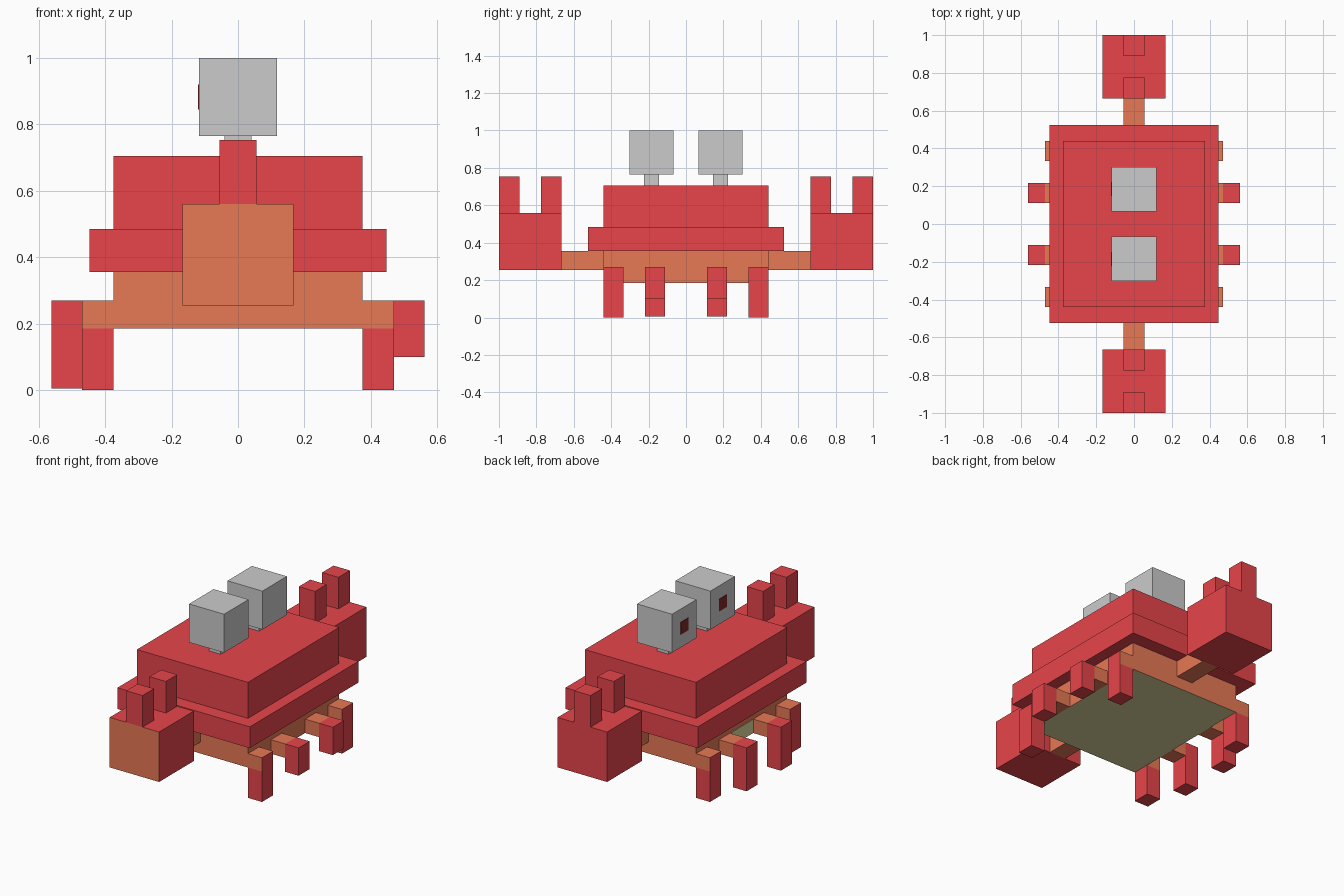
import bpy, bmesh
from mathutils import Vector

if "Cube" in bpy.data.objects:
    bpy.data.objects.remove(bpy.data.objects["Cube"])


def material(name, rgb):
    m = bpy.data.materials.new(name)
    m.diffuse_color = (*rgb, 1)
    m.use_nodes = True
    m.node_tree.nodes["Principled BSDF"].inputs["Base Color"].default_value = m.diffuse_color
    return m


RED = material("red", (0.80, 0.06, 0.07))
ORANGE = material("orange", (0.80, 0.19, 0.09))
OLIVE = material("olive", (0.70, 0.68, 0.34))
DARK = material("dark", (0.22, 0.02, 0.02))


def box(name, x, y, z, mat=None, accent=None, accent_dir=None):
    """Box from axis ranges; one face direction may take an accent material."""
    x, y, z = sorted(x), sorted(y), sorted(z)
    bm = bmesh.new()
    bmesh.ops.create_cube(bm, size=1)
    for v in bm.verts:
        v.co = Vector([r[0] + (c + 0.5) * (r[1] - r[0]) for c, r in zip(v.co, (x, y, z))])
    bm.normal_update()
    if accent:
        for f in bm.faces:
            f.material_index = int(f.normal.dot(Vector(accent_dir)) > 0.9)
    mesh = bpy.data.meshes.new(name)
    for m in (mat, accent):
        if m:
            mesh.materials.append(m)
    bm.to_mesh(mesh)
    bm.free()
    ob = bpy.data.objects.new(name, mesh)
    bpy.context.collection.objects.link(ob)
    return ob


# Shell and belly
box("upper_shell", (-0.375, 0.375), (-0.44, 0.44), (0.485, 0.705), RED)
box("shell_rim", (-0.447, 0.447), (-0.525, 0.525), (0.355, 0.485), RED)
box("belly", (-0.375, 0.375), (-0.44, 0.44), (0.185, 0.355), ORANGE, OLIVE, (0, 0, -1))
box("mouth", (-0.378, -0.37), (-0.11, 0.11), (0.187, 0.27), OLIVE)

for s, side in ((-1, "front"), (1, "back")):
    # Eye on a short stalk, pupil looking to -x
    cy = 0.185 * s
    box(f"{side}_eye_stalk", (-0.04, 0.04), (cy - 0.04, cy + 0.04), (0.705, 0.765))
    box(f"{side}_eye", (-0.118, 0.118), (cy - 0.118, cy + 0.118), (0.765, 1.0))
    box(f"{side}_pupil", (-0.121, -0.11), (cy - 0.037, cy + 0.037), (0.845, 0.92), DARK)

    # Arm and claw with two fingers
    box(f"{side}_arm", (-0.055, 0.055), (0.44 * s, 0.665 * s), (0.255, 0.355), ORANGE)
    box(f"{side}_claw", (-0.167, 0.167), (0.665 * s, s), (0.255, 0.56),
        RED, ORANGE if s < 0 else None, (0, -1, 0))
    for n, (a, b) in enumerate(((0.665, 0.775), (0.89, 1.0))):
        box(f"{side}_claw_finger_{n}", (-0.055, 0.055), (a * s, b * s), (0.56, 0.753), RED)

    # Corner and middle legs on both long sides
    for t, flank in ((-1, "left"), (1, "right")):
        tag = f"{side}_{flank}"
        corner, middle = (0.333 * s, 0.44 * s), (0.112 * s, 0.218 * s)
        hip_x, hip_z = (0.375 * t, 0.47 * t), (0.185, 0.27)
        box(f"{tag}_corner_hip", hip_x, corner, hip_z, ORANGE, RED, (t, 0, 0))
        box(f"{tag}_corner_leg", hip_x, corner, (0, 0.185), RED)
        box(f"{tag}_middle_hip", hip_x, middle, hip_z, ORANGE)
        box(f"{tag}_middle_leg", (0.47 * t, 0.562 * t), middle,
            (0.005 if t < 0 else 0.1, 0.27), RED)
